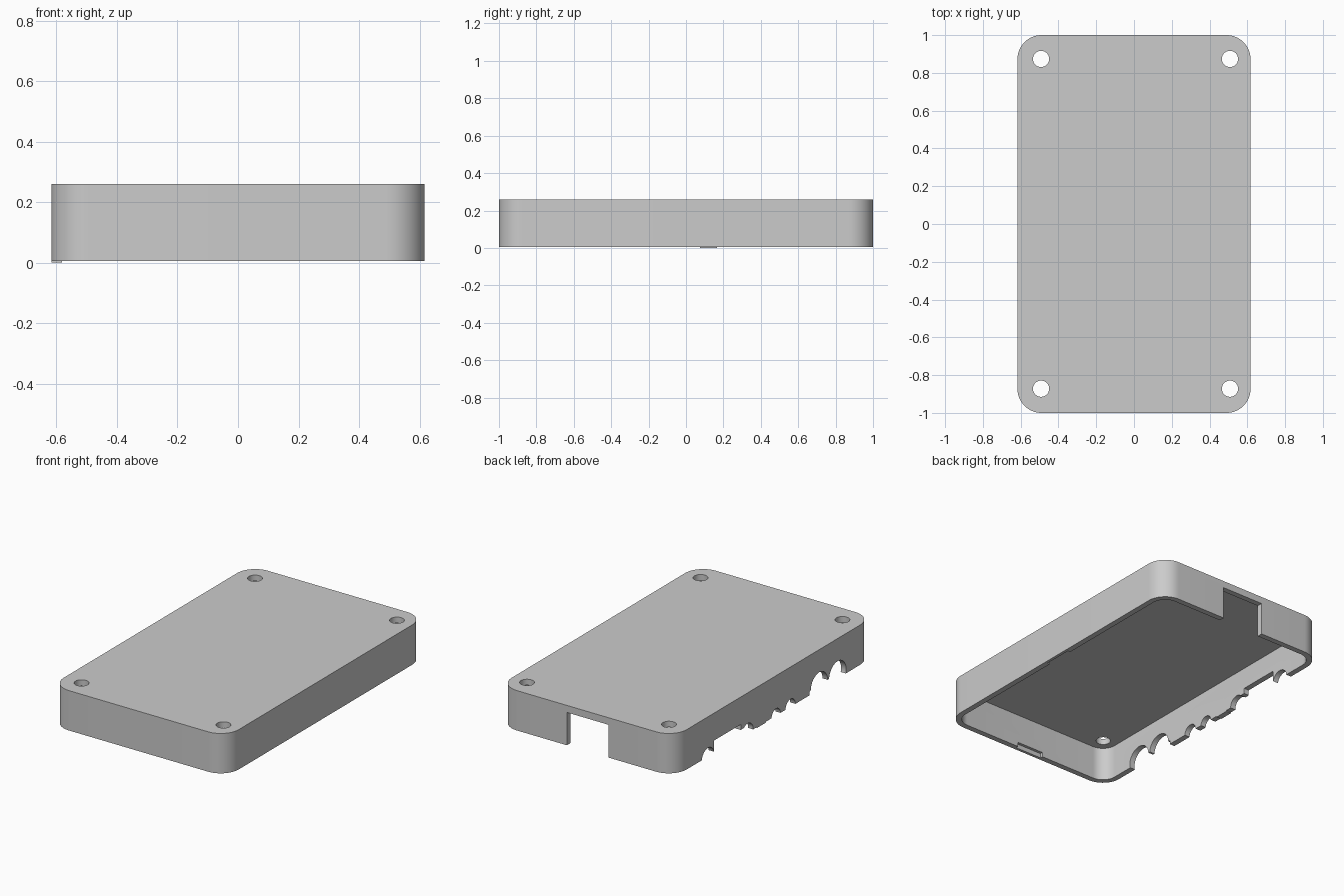
import bpy
import bmesh
from math import cos, sin, pi, radians

cube = bpy.data.objects.get("Cube")
if cube:
    bpy.data.objects.remove(cube, do_unlink=True)

# Single plastic colour
plastic = bpy.data.materials.new("light_grey_plastic")
plastic.use_nodes = True
colour = (0.6, 0.6, 0.6, 1)
plastic.diffuse_color = colour
plastic.node_tree.nodes["Principled BSDF"].inputs["Base Color"].default_value = colour

HALF_X, HALF_Y = 0.617, 1.0
BOTTOM, TOP, CEILING = 0.006, 0.26, 0.222
WALL, CORNER = 0.036, 0.127


def prism(name, outline, start, end):
    """Extrude a closed outline of 3D points from start to end offset."""
    bm = bmesh.new()
    a = [bm.verts.new([p + s for p, s in zip(pt, start)]) for pt in outline]
    b = [bm.verts.new([p + s for p, s in zip(pt, end)]) for pt in outline]
    bm.faces.new(a)
    bm.faces.new(b)
    for i in range(len(a)):
        j = (i + 1) % len(a)
        bm.faces.new((a[i], a[j], b[j], b[i]))
    bmesh.ops.recalc_face_normals(bm, faces=bm.faces)
    mesh = bpy.data.meshes.new(name)
    bm.to_mesh(mesh)
    bm.free()
    mesh.materials.append(plastic)
    obj = bpy.data.objects.new(name, mesh)
    bpy.context.collection.objects.link(obj)
    return obj


def rounded_slab(name, hx, hy, radius, z0, z1, steps=14):
    outline = []
    for k, (sx, sy) in enumerate(((1, 1), (-1, 1), (-1, -1), (1, -1))):
        for i in range(steps + 1):
            t = (k + i / steps) * pi / 2
            outline.append((sx * (hx - radius) + radius * cos(t),
                            sy * (hy - radius) + radius * sin(t), 0))
    return prism(name, outline, (0, 0, z0), (0, 0, z1))


def box(name, x0, x1, y0, y1, z0, z1):
    outline = [(x0, y0, 0), (x1, y0, 0), (x1, y1, 0), (x0, y1, 0)]
    return prism(name, outline, (0, 0, z0), (0, 0, z1))


def round_bar(name, centre, radius, along_x, length, steps=32):
    ring = [(radius * cos(2 * pi * i / steps), radius * sin(2 * pi * i / steps))
            for i in range(steps)]
    if along_x:
        outline, axis = [(0, u, v) for u, v in ring], (length / 2, 0, 0)
    else:
        outline, axis = [(u, v, 0) for u, v in ring], (0, 0, length / 2)
    return prism(name, outline, [c - d for c, d in zip(centre, axis)],
                 [c + d for c, d in zip(centre, axis)])


# Case shell
shell = rounded_slab("case_shell", HALF_X, HALF_Y, CORNER, BOTTOM, TOP)
cutters = [rounded_slab("cavity", HALF_X - WALL, HALF_Y - WALL, CORNER - WALL,
                        -0.1, CEILING)]

# Screw holes through the top
for x in (-0.492, 0.508):
    for y in (-0.872, 0.874):
        cutters.append(round_bar("screw_hole", (x, y, TOP), 0.043, False, 0.3))

# Tall opening in the back wall
cutters.append(box("back_opening", -0.155, 0.14, 0.9, 1.1, -0.1, 0.215))

# Shallow recesses inside the front and left walls
cutters.append(box("front_recess", -0.095, 0.095, -0.982, -0.9, -0.1, 0.035))
cutters.append(box("left_recess", 0.5, 0.599, -0.09, 0.1, -0.1, 0.035))

# Rounded port cutouts along the right wall: y, z, radius
for y, z, r in ((-0.645, 0.03, 0.086), (-0.46, 0.03, 0.086),
                (-0.17, 0.005, 0.05), (-0.025, 0.005, 0.045),
                (0.26, 0.01, 0.055), (0.66, 0.0, 0.062)):
    cutters.append(round_bar("port", (-HALF_X, y, z), r, True, 0.2))

# Flat cutouts along the right wall: y start, y end, height
for y0, y1, z in ((0.33, 0.6, 0.085), (0.29, 0.34, 0.05),
                  (-0.58, -0.52, 0.035), (-0.4, -0.36, 0.03)):
    cutters.append(box("slot", -HALF_X - 0.1, -HALF_X + 0.1, y0, y1, -0.1, z))

# Cut everything out of the shell
bpy.context.view_layer.objects.active = shell
for cutter in cutters:
    cutter.hide_render = True
    mod = shell.modifiers.new("cut", 'BOOLEAN')
    mod.operation = 'DIFFERENCE'
    mod.solver = 'EXACT'
    mod.object = cutter
    bpy.ops.object.modifier_apply(modifier=mod.name)
    bpy.data.objects.remove(cutter, do_unlink=True)

# Small tab under the right wall
box("right_wall_tab", -HALF_X, -HALF_X + WALL, 0.075, 0.165, 0, BOTTOM)

# Smooth the rounded surfaces, keep edges crisp
bpy.ops.object.select_all(action='DESELECT')
shell.select_set(True)
bpy.context.view_layer.objects.active = shell
bpy.ops.object.shade_smooth_by_angle(angle=radians(30))
